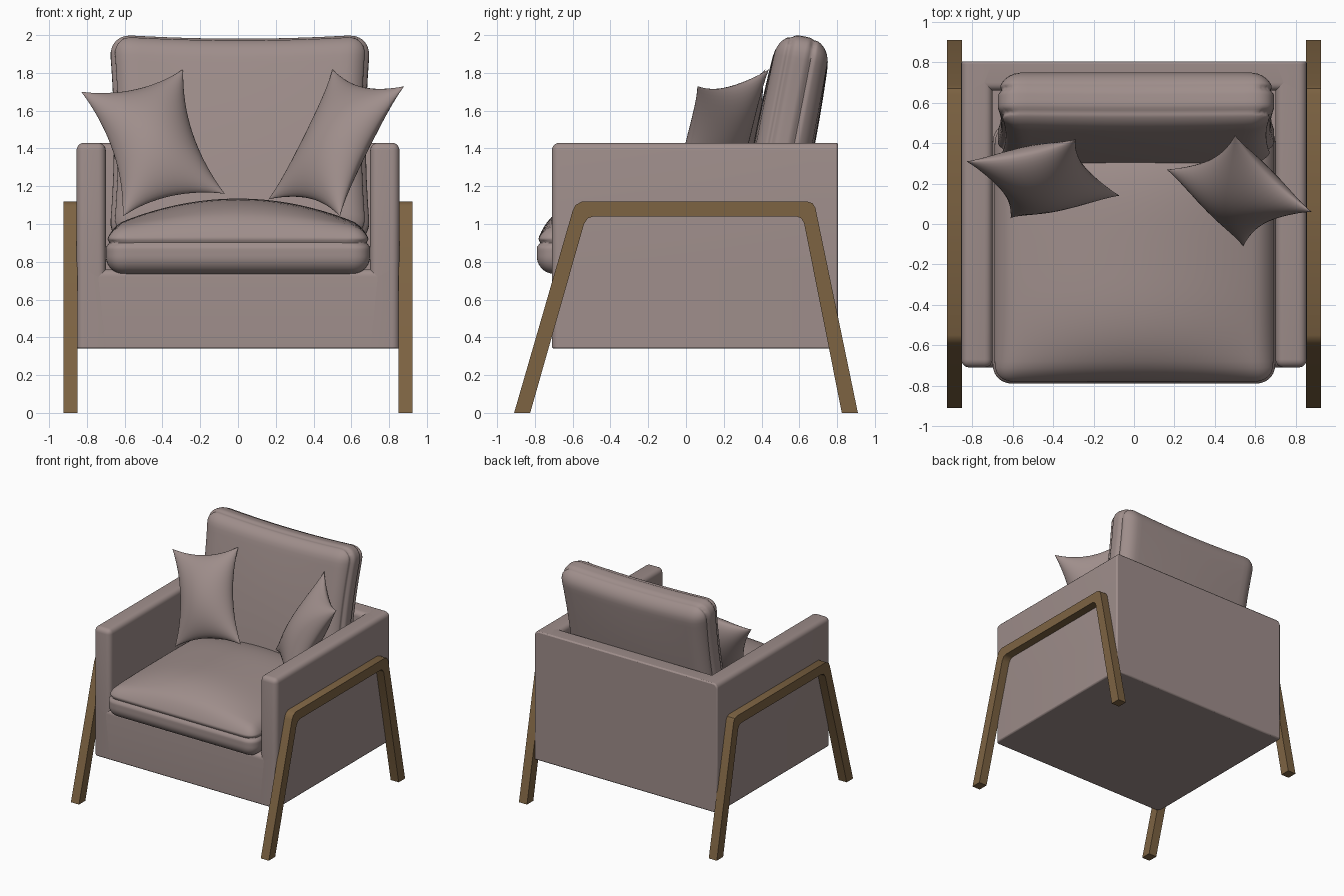
import bpy, bmesh, math
from mathutils import Vector, Matrix

if "Cube" in bpy.data.objects:
    bpy.data.objects.remove(bpy.data.objects["Cube"])


def material(name, rgb):
    m = bpy.data.materials.new(name)
    m.diffuse_color = (*rgb, 1)
    m.use_nodes = True
    m.node_tree.nodes["Principled BSDF"].inputs["Base Color"].default_value = m.diffuse_color
    return m


FABRIC = material("taupe fabric", (0.345, 0.270, 0.258))
WOOD = material("brown wood", (0.205, 0.125, 0.055))


def make(name, bm, mat, angle=40):
    bmesh.ops.remove_doubles(bm, verts=bm.verts, dist=1e-5)
    bmesh.ops.recalc_face_normals(bm, faces=bm.faces)
    me = bpy.data.meshes.new(name)
    bm.to_mesh(me)
    bm.free()
    me.materials.append(mat)
    ob = bpy.data.objects.new(name, me)
    bpy.context.collection.objects.link(ob)
    bpy.ops.object.select_all(action='DESELECT')
    ob.select_set(True)
    bpy.context.view_layer.objects.active = ob
    bpy.ops.object.shade_smooth_by_angle(angle=math.radians(angle))
    return ob


def patch(bm, n, fn):
    """Grid of quads, fn maps (u, v) in [-1, 1] to a point."""
    s = [math.sin((2 * i / n - 1) * math.pi / 2) for i in range(n + 1)]
    g = [[bm.verts.new(fn(u, v)) for v in s] for u in s]
    for i in range(n):
        for j in range(n):
            bm.faces.new((g[i][j], g[i + 1][j], g[i + 1][j + 1], g[i][j + 1]))


def cushion(name, half, radius, deform, matrix):
    """Rounded box, then a shaping function, then placed by the matrix."""
    half = Vector(half)
    bm = bmesh.new()
    for axis in range(3):
        for side in (-1, 1):
            def point(u, v):
                c = [0, 0, 0]
                c[axis], c[(axis + 1) % 3], c[(axis + 2) % 3] = side, u, v
                p = Vector([a * h for a, h in zip(c, half)])
                q = Vector([max(-h + radius, min(h - radius, a)) for a, h in zip(p, half)])
                p = q + (p - q).normalized() * radius
                return matrix @ deform(p, Vector([a / h for a, h in zip(p, half)]))
            patch(bm, 32, point)
    return make(name, bm, FABRIC, 60)


def groove(d, width=0.014, depth=0.016):
    return depth * math.exp(-(d / width) ** 2)


# Upholstered shell: base, two arms and back panel as one U-shaped block
xs, ys, zs = (-0.855, -0.70, 0.70, 0.855), (-0.71, 0.66, 0.805), (0.34, 0.76, 1.43)
bm = bmesh.new()
for i in range(3):
    for j in range(2):
        for k in range(2):
            if (i, j, k) == (1, 0, 1):
                continue
            lo, hi = Vector((xs[i], ys[j], zs[k])), Vector((xs[i + 1], ys[j + 1], zs[k + 1]))
            m = Matrix.Translation((lo + hi) / 2) @ Matrix.Diagonal((*(hi - lo), 1))
            bmesh.ops.create_cube(bm, size=1, matrix=m)
bmesh.ops.remove_doubles(bm, verts=bm.verts, dist=1e-5)
# drop the inner walls shared by two blocks
seen = {}
for f in bm.faces:
    seen.setdefault(frozenset(f.verts), []).append(f)
inner = [f for fs in seen.values() if len(fs) > 1 for f in fs]
bmesh.ops.delete(bm, geom=inner, context='FACES')
bmesh.ops.dissolve_limit(bm, angle_limit=0.01, verts=bm.verts, edges=bm.edges)
bmesh.ops.recalc_face_normals(bm, faces=bm.faces)


def outer(e, axis, value):
    return all(abs(v.co[axis] - value) < 1e-4 for v in e.verts)


# soft edges on the front and top, crisp ones at the back and bottom
soft = [e for e in bm.edges if (outer(e, 1, ys[0]) or outer(e, 2, zs[2]))
        and not outer(e, 1, ys[2]) and not outer(e, 2, zs[0])]
bmesh.ops.bevel(bm, geom=soft, offset=0.04, segments=5, profile=0.5, affect='EDGES')
shell = make("armchair_shell", bm, FABRIC, 50)
bev = shell.modifiers.new("crisp edges", 'BEVEL')
bev.width, bev.segments, bev.limit_method, bev.angle_limit = 0.01, 2, 'ANGLE', math.radians(60)


# Seat cushion: crowned top with a seam around the sides
def seat_shape(p, n):
    p = p.copy()
    if n.z > 0:
        p.z += 0.16 * n.z * max(0, 1 - n.x ** 2) * max(0, 1 - n.y ** 4)
    d = groove(p.z - 0.045) if abs(n.z) < 0.9 else 0
    if abs(n.y) > 0.8:
        p.y -= math.copysign(d, p.y)
    if abs(n.x) > 0.8:
        p.x -= math.copysign(d, p.x)
    return p


cushion("seat_cushion", (0.70, 0.645, 0.12), 0.095, seat_shape,
        Matrix.Translation((0, -0.145, 0.855)))


# Back cushion: leaning, slightly waisted, with a seam around the rim
def back_shape(p, n):
    p = p.copy()
    p.x *= 1 - 0.04 * (1 - n.z ** 2)
    p.z -= 0.025 * max(0, n.z) * (1 - n.x ** 2)
    p.y += 0.02 * n.y * (1 - n.x ** 2) * (1 - n.z ** 2)
    d = groove(p.y - 0.05) + groove(p.y + 0.07)
    if abs(n.x) > 0.9:
        p.x -= math.copysign(d, p.x)
    if abs(n.z) > 0.9:
        p.z -= math.copysign(d, p.z) * 0.4
    return p


cushion("back_cushion", (0.695, 0.14, 0.56), 0.12, back_shape,
        Matrix.Translation((0.01, 0.525, 1.45)) @ Matrix.Rotation(math.radians(-11), 4, 'X'))


# Throw pillows: puffed squares with pinched edges and pointed corners
def pillow(name, top_left, top_right, bottom_left, thick=0.13):
    a, b, d = Vector(top_left), Vector(top_right), Vector(bottom_left)
    U, V, c = (b - a) / 2, (d - a) / 2, (b + d) / 2
    N = U.cross(V).normalized()
    bm = bmesh.new()
    for side in (-1, 1):
        def point(u, v):
            h = max(0, (1 - u * u) * (1 - v * v)) ** 0.6
            return (c + U * u * (1 - 0.22 * (1 - v * v)) + V * v * (1 - 0.15 * (1 - u * u))
                    + N * side * thick * h)
        patch(bm, 24, point)
    make(name, bm, FABRIC, 70)


pillow("left_throw_pillow", (-0.83, 0.31, 1.70), (-0.29, 0.42, 1.82), (-0.61, 0.03, 1.04))
pillow("right_throw_pillow", (0.50, 0.44, 1.82), (0.88, 0.06, 1.73), (0.16, 0.27, 1.13))

# Wooden leg frames: one bent side profile, extruded on each side
frame = [(-0.91, 0), (-0.60, 1.07), (-0.585, 1.10), (-0.55, 1.12), (0.64, 1.12), (0.67, 1.11),
         (0.685, 1.085), (0.91, 0), (0.825, 0), (0.625, 1.005), (0.61, 1.03), (0.585, 1.04),
         (-0.49, 1.04), (-0.52, 1.03), (-0.54, 1.00), (-0.825, 0)]
for name, x in (("left_leg_frame", -0.925), ("right_leg_frame", 0.85)):
    bm = bmesh.new()
    face = bm.faces.new([bm.verts.new((x, y, z)) for y, z in frame])
    ext = bmesh.ops.extrude_face_region(bm, geom=[face])["geom"]
    bmesh.ops.translate(bm, vec=(0.075, 0, 0),
                        verts=[g for g in ext if isinstance(g, bmesh.types.BMVert)])
    make(name, bm, WOOD, 40)
